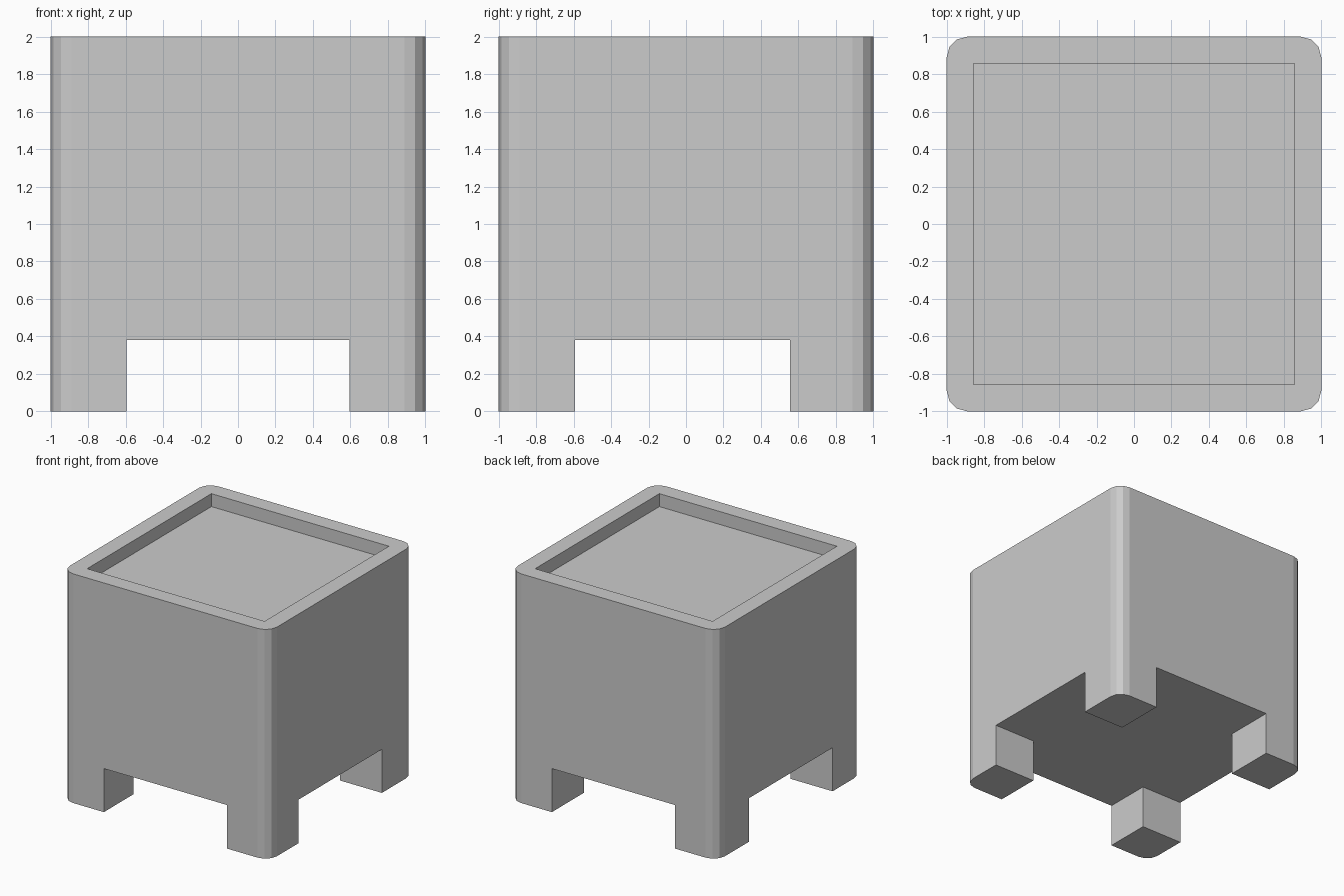
import bpy, bmesh

if "Cube" in bpy.data.objects:
    bpy.data.objects.remove(bpy.data.objects["Cube"])


def box(name, lo, hi):
    """Axis-aligned box between two opposite corners."""
    bm = bmesh.new()
    bmesh.ops.create_cube(bm, size=1)
    for v in bm.verts:
        v.co = [(a + b) / 2 + c * (b - a) for a, b, c in zip(lo, hi, v.co)]
    mesh = bpy.data.meshes.new(name)
    bm.to_mesh(mesh)
    bm.free()
    obj = bpy.data.objects.new(name, mesh)
    bpy.context.collection.objects.link(obj)
    return obj


def cut(obj, lo, hi):
    """Subtract a box from obj and discard the cutter."""
    cutter = box("cutter", lo, hi)
    cutter.hide_render = True
    mod = obj.modifiers.new("cut", 'BOOLEAN')
    mod.operation = 'DIFFERENCE'
    mod.solver = 'EXACT'
    mod.object = cutter
    bpy.context.view_layer.objects.active = obj
    bpy.ops.object.modifier_apply(modifier=mod.name)
    bpy.data.objects.remove(cutter)


# Planter body with rounded upright corners
planter = box("planter_box", (-1, -1, 0), (1, 1, 2))
bm = bmesh.new()
bm.from_mesh(planter.data)
uprights = [e for e in bm.edges
            if abs(e.verts[0].co.z - e.verts[1].co.z) > 1]
bmesh.ops.bevel(bm, geom=uprights, offset=0.11, offset_type='OFFSET',
                segments=3, profile=0.5, affect='EDGES')
bm.to_mesh(planter.data)
bm.free()

# Shallow square recess in the top
cut(planter, (-0.857, -0.857, 1.887), (0.857, 0.857, 2.3))

# Crossing slots underneath leave four legs (back legs slightly deeper)
cut(planter, (-0.595, -1.3, -0.3), (0.595, 1.3, 0.38))
cut(planter, (-1.3, -0.593, -0.3), (1.3, 0.556, 0.38))
